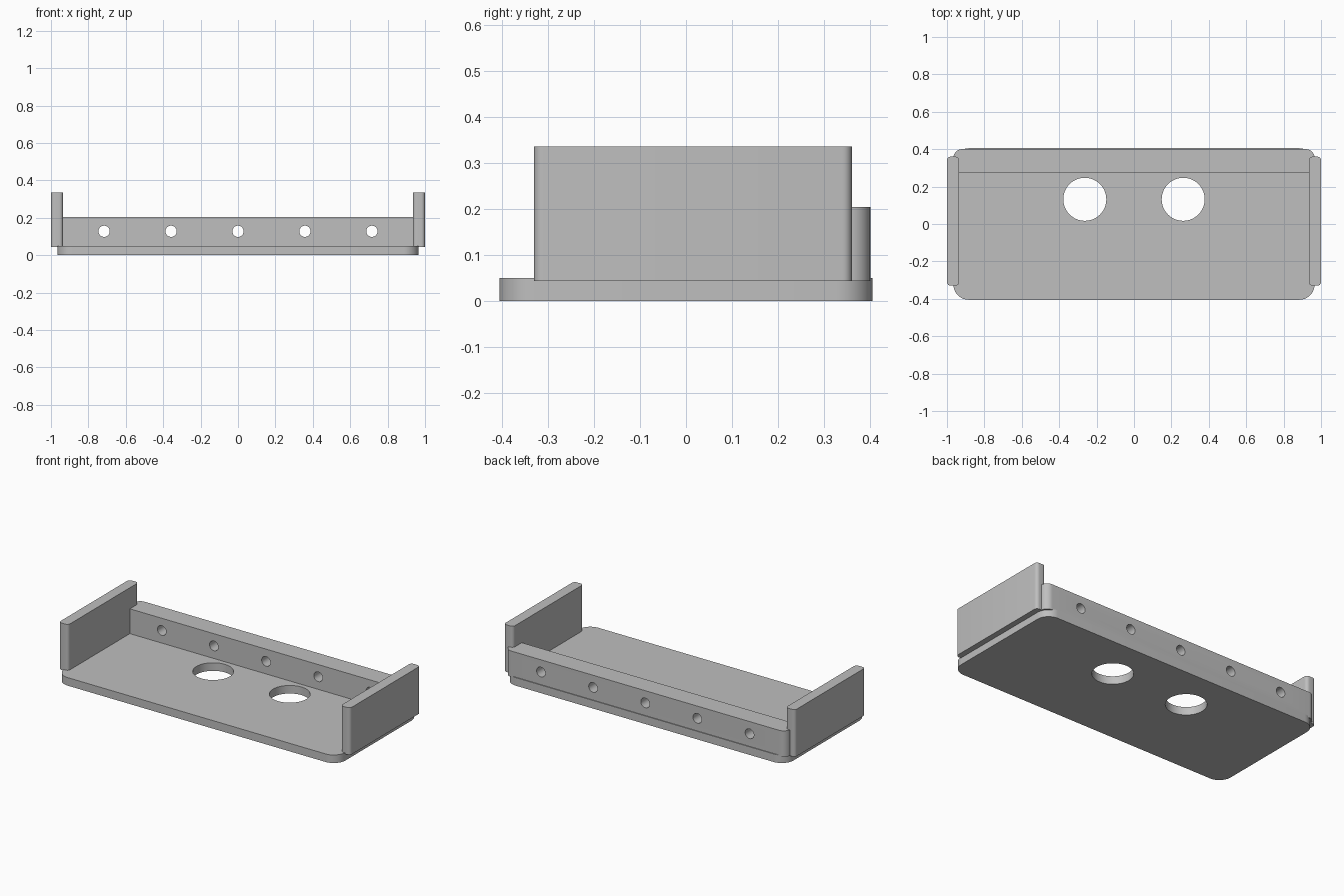
import bpy
import bmesh
from math import pi, radians

cube = bpy.data.objects.get("Cube")
if cube:
    bpy.data.objects.remove(cube, do_unlink=True)

grey = bpy.data.materials.new("plain grey")
grey.use_nodes = True
COLOUR = (0.52, 0.52, 0.52, 1)
grey.diffuse_color = COLOUR
grey.node_tree.nodes["Principled BSDF"].inputs["Base Color"].default_value = COLOUR


def select_only(obj):
    bpy.ops.object.select_all(action="DESELECT")
    obj.select_set(True)
    bpy.context.view_layer.objects.active = obj


def rounded_block(name, x, y, z, radius, segments=10, back_only=False):
    """Box given by (min, max) ranges, with its upright edges rounded."""
    bm = bmesh.new()
    bmesh.ops.create_cube(bm, size=1)
    for v in bm.verts:
        for axis, (low, high) in enumerate((x, y, z)):
            v.co[axis] = high if v.co[axis] > 0 else low
    middle = sum(y) / 2
    upright = [e for e in bm.edges
               if abs(e.verts[0].co.z - e.verts[1].co.z) > 0.001
               and (not back_only or e.verts[0].co.y > middle)]
    bmesh.ops.bevel(bm, geom=upright, offset=radius, segments=segments,
                    profile=0.5, affect="EDGES")
    mesh = bpy.data.meshes.new(name)
    bm.to_mesh(mesh)
    bm.free()
    mesh.materials.append(grey)
    obj = bpy.data.objects.new(name, mesh)
    bpy.context.collection.objects.link(obj)
    return obj


def drill(obj, centre, radius, rotation=(0, 0, 0)):
    """Cut a round hole right through the part."""
    bpy.ops.mesh.primitive_cylinder_add(vertices=48, radius=radius, depth=0.4,
                                        location=centre, rotation=rotation)
    cutter = bpy.context.object
    cutter.hide_render = True
    cutter.data.materials.append(grey)
    select_only(obj)
    cut = obj.modifiers.new("hole", "BOOLEAN")
    cut.operation = "DIFFERENCE"
    cut.solver = "EXACT"
    cut.object = cutter
    bpy.ops.object.modifier_apply(modifier=cut.name)
    bpy.data.objects.remove(cutter, do_unlink=True)


# Base plate with two large holes
base = rounded_block("base_plate", (-0.965, 0.965), (-0.405, 0.405), (0, 0.05), 0.08)
for side in (-1, 1):
    drill(base, (side * 0.263, 0.132, 0.025), 0.115)

# Back rail with a row of five small holes
rail = rounded_block("back_rail", (-0.965, 0.965), (0.275, 0.4), (0.043, 0.204), 0.045,
                     back_only=True)
for i in range(-2, 3):
    drill(rail, (i * 0.358, 0.34, 0.128), 0.03, (pi / 2, 0, 0))

# Upright end plates
ends = [rounded_block(name, x, (-0.33, 0.36), (0.043, 0.335), 0.02, 6)
        for name, x in (("left_end_plate", (0.935, 1)), ("right_end_plate", (-1, -0.935)))]

# Smooth the rounded edges and keep the rims sharp
for part in (base, rail, *ends):
    select_only(part)
    bpy.ops.object.shade_smooth_by_angle(angle=radians(30))
